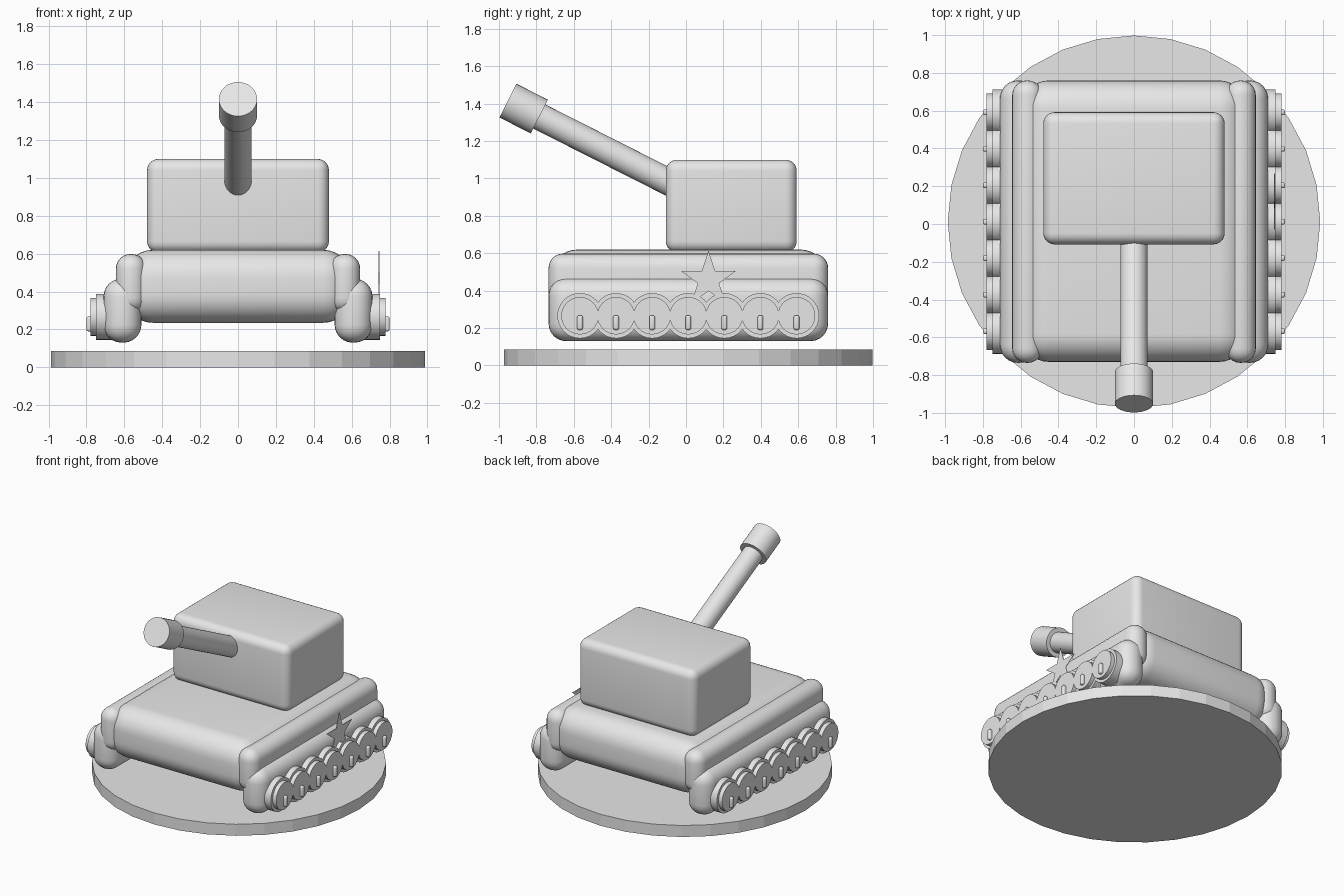
import bpy, math
from mathutils import Vector

cube = bpy.data.objects.get("Cube")
if cube:
    bpy.data.objects.remove(cube, do_unlink=True)

grey = bpy.data.materials.new("light_grey")
grey.use_nodes = True
grey.diffuse_color = (0.8, 0.8, 0.8, 1)
grey.node_tree.nodes["Principled BSDF"].inputs["Base Color"].default_value = (0.8, 0.8, 0.8, 1)


def finish(obj, name, smooth=True):
    obj.name = name
    obj.data.materials.append(grey)
    if smooth:
        bpy.ops.object.shade_smooth_by_angle(angle=math.radians(35))
    return obj


def rounded_box(name, low, high, radius, segments=6):
    low, high = Vector(low), Vector(high)
    bpy.ops.mesh.primitive_cube_add(size=1, location=(low + high) / 2)
    obj = bpy.context.object
    obj.scale = high - low
    bpy.ops.object.transform_apply(location=False, rotation=False, scale=True)
    bevel = obj.modifiers.new("rounding", 'BEVEL')
    bevel.width = radius
    bevel.segments = segments
    bpy.ops.object.modifier_apply(modifier=bevel.name)
    return finish(obj, name)


def rod(name, start, end, radius, sides=32, smooth=True):
    start, end = Vector(start), Vector(end)
    axis = end - start
    bpy.ops.mesh.primitive_cylinder_add(vertices=sides, radius=radius, depth=axis.length,
                                        location=(start + end) / 2)
    obj = bpy.context.object
    obj.rotation_euler = axis.to_track_quat('Z', 'Y').to_euler()
    return finish(obj, name, smooth)


MID = 0.012  # centre of the vehicle along y

# Display base
rod("base_disc", (0, MID, 0), (0, MID, 0.085), 0.986, 32, smooth=False)

# Hull and turret
rounded_box("hull", (-0.6, -0.73, 0.235), (0.6, 0.76, 0.62), 0.15, 8)
rounded_box("turret", (-0.48, -0.108, 0.605), (0.48, 0.592, 1.1), 0.06)

# Raised gun with a thicker muzzle
muzzle_back, muzzle_front = Vector((0, -0.784, 1.331)), Vector((0, -0.952, 1.416))
direction = (muzzle_front - muzzle_back).normalized()
rod("gun_barrel", muzzle_back - direction * 0.9, muzzle_back + direction * 0.05, 0.072)
rod("gun_muzzle", muzzle_back, muzzle_front, 0.101)

# Running gear on both sides
for side, label in ((1, "left"), (-1, "right")):
    def span(a, b):
        return sorted((side * a, side * b))

    x0, x1 = span(0.485, 0.645)
    rounded_box(label + "_fender", (x0, -0.735, 0.29), (x1, 0.76, 0.598), 0.077)
    x0, x1 = span(0.51, 0.71)
    rounded_box(label + "_track", (x0, -0.735, 0.13), (x1, 0.76, 0.468), 0.095)

    for i in range(7):
        y = MID + (i - 3) * 0.193
        rod(f"{label}_wheel_{i}", (side * 0.62, y, 0.266), (side * 0.75, y, 0.266), 0.121)
        rod(f"{label}_wheel_cap_{i}", (side * 0.74, y, 0.266), (side * 0.78, y, 0.266), 0.1)
        x0, x1 = span(0.76, 0.8)
        rounded_box(f"{label}_wheel_lug_{i}", (x0, y - 0.015, 0.19), (x1, y + 0.015, 0.268), 0.01, 3)

# Flat five-pointed star plate on one side
points = []
for k in range(10):
    r = 0.156 if k % 2 == 0 else 0.06
    a = k * math.pi / 5
    points.append((0.12 + r * math.sin(a), 0.458 + r * math.cos(a)))
verts = [(x, y, z) for x in (0.742, 0.746) for y, z in points]
faces = [tuple(range(9, -1, -1)), tuple(range(10, 20))]
faces += [(k, (k + 1) % 10, (k + 1) % 10 + 10, k + 10) for k in range(10)]
mesh = bpy.data.meshes.new("star_plate")
mesh.from_pydata(verts, [], [f[::-1] for f in faces])
star = bpy.data.objects.new("star_plate", mesh)
bpy.context.collection.objects.link(star)
finish(star, "star_plate", smooth=False)
